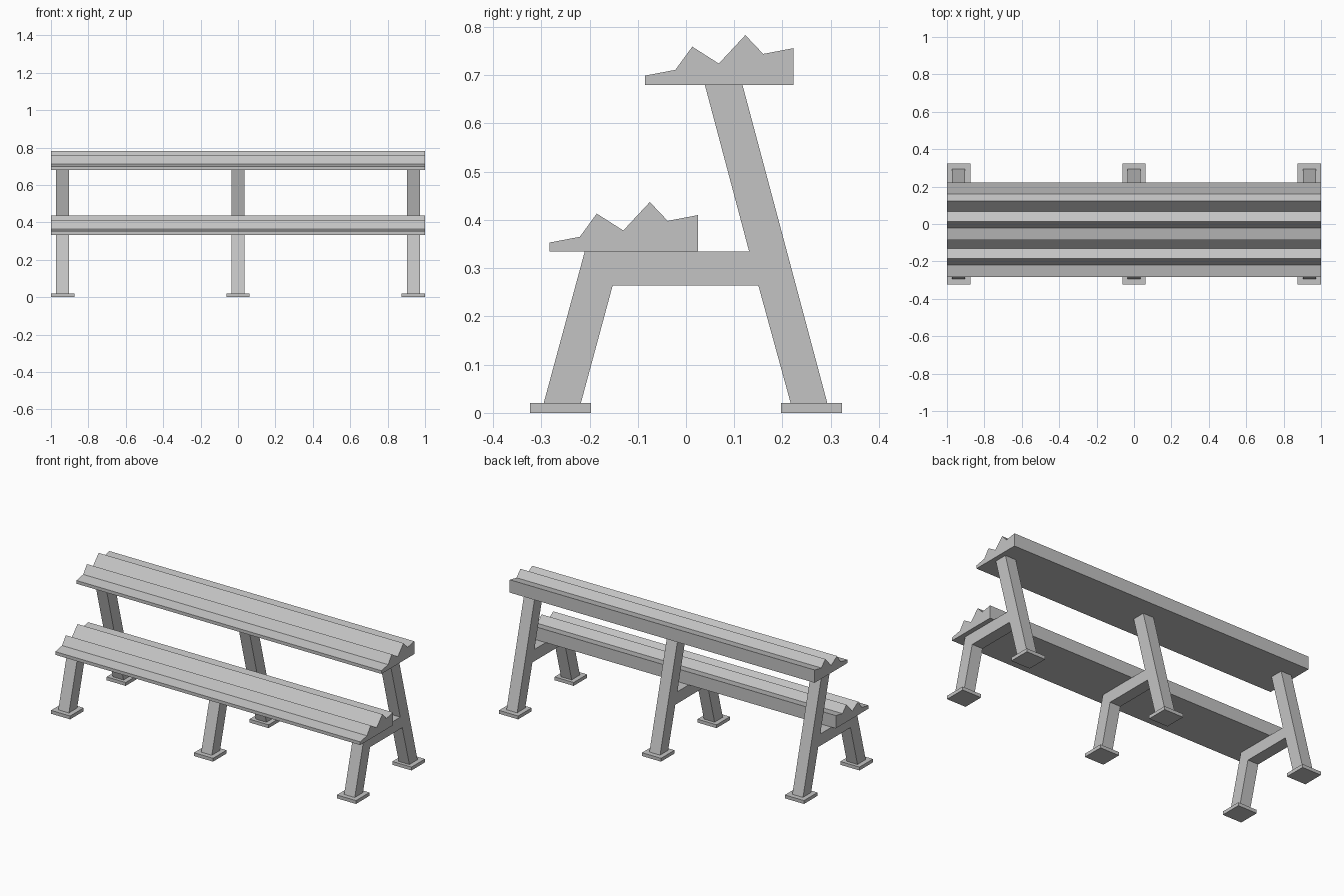
import bpy
import bmesh

cube = bpy.data.objects.get("Cube")
if cube:
    bpy.data.objects.remove(cube, do_unlink=True)

GREY = (0.55, 0.55, 0.55, 1)
grey = bpy.data.materials.new("plain grey")
grey.use_nodes = True
grey.diffuse_color = GREY
grey.node_tree.nodes["Principled BSDF"].inputs["Base Color"].default_value = GREY


def extrude_profile(name, profile, x, width):
    """Extrude a closed (y, z) outline along x, centred on x."""
    bm = bmesh.new()
    face = bm.faces.new([bm.verts.new((x - width / 2, y, z)) for y, z in profile])
    result = bmesh.ops.extrude_face_region(bm, geom=[face])
    moved = [v for v in result["geom"] if isinstance(v, bmesh.types.BMVert)]
    bmesh.ops.translate(bm, verts=moved, vec=(width, 0, 0))
    bmesh.ops.recalc_face_normals(bm, faces=bm.faces)
    mesh = bpy.data.meshes.new(name)
    bm.to_mesh(mesh)
    bm.free()
    mesh.materials.append(grey)
    obj = bpy.data.objects.new(name, mesh)
    bpy.context.collection.objects.link(obj)
    return obj


# Ridged plank, used for the seat and again higher and further back
plank = [(-0.283, 0.334), (-0.283, 0.353), (-0.22, 0.365), (-0.185, 0.413),
         (-0.13, 0.378), (-0.075, 0.437), (-0.038, 0.398), (0.025, 0.41),
         (0.025, 0.334)]
extrude_profile("seat", plank, 0, 2)
extrude_profile("top_rail", [(y + 0.198, z + 0.346) for y, z in plank], 0, 2)

# Supports: short front leg, cross beam and tall leaning rear post in one piece
support = [(-0.295, 0.02), (-0.21, 0.334), (0.131, 0.334), (0.039, 0.68),
           (0.117, 0.68), (0.293, 0.02), (0.217, 0.02), (0.15, 0.264),
           (-0.152, 0.264), (-0.218, 0.02)]
for side, x in (("right", -0.9375), ("middle", 0), ("left", 0.9375)):
    extrude_profile(side + "_support", support, x, 0.07)
    # Foot plates
    for end, y in (("front", -0.26), ("rear", 0.26)):
        foot = [(y - 0.063, 0), (y + 0.063, 0), (y + 0.063, 0.02), (y - 0.063, 0.02)]
        extrude_profile(f"{side}_{end}_foot", foot, x, 0.125)
